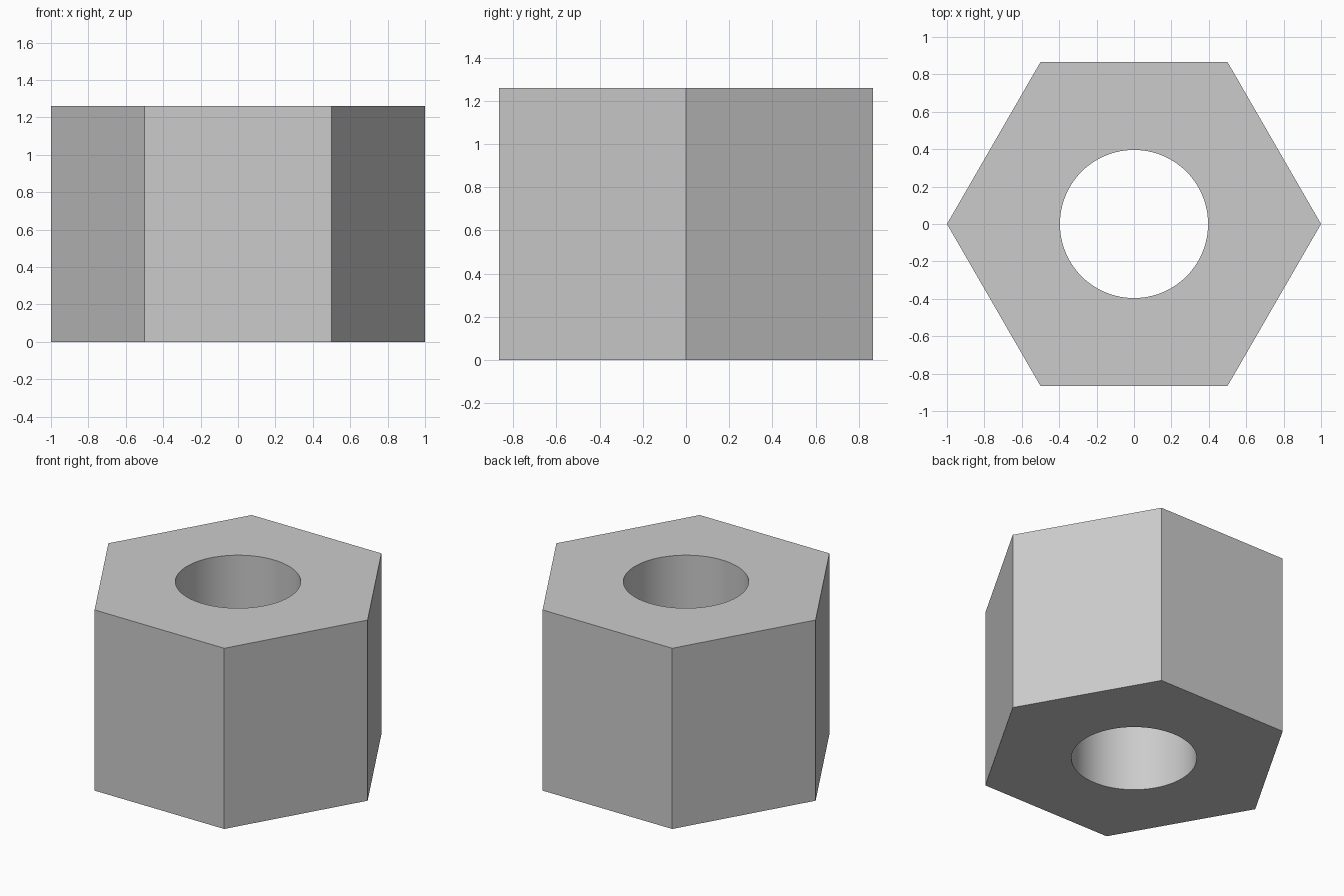
import bpy
import math

if "Cube" in bpy.data.objects:
    bpy.data.objects.remove(bpy.data.objects["Cube"])

HEIGHT = 1.26
OUTER_RADIUS = 1.0
HOLE_RADIUS = 0.396


def prism(name, sides, radius, depth, turn=0.0):
    bpy.ops.mesh.primitive_cylinder_add(vertices=sides, radius=radius, depth=depth,
                                        location=(0, 0, HEIGHT / 2), rotation=(0, 0, turn))
    obj = bpy.context.object
    obj.name = name
    bpy.ops.object.transform_apply(location=False, rotation=True, scale=True)
    return obj


# Round cutter for the through hole
cutter = prism("hole_cutter", 96, HOLE_RADIUS, HEIGHT + 0.4)
cutter.hide_render = True

# Hexagonal body with corners on the x axis
nut = prism("hex_nut", 6, OUTER_RADIUS, HEIGHT, math.radians(30))

# Cut the hole, then drop the cutter
hole = nut.modifiers.new("hole", 'BOOLEAN')
hole.operation = 'DIFFERENCE'
hole.solver = 'EXACT'
hole.object = cutter
bpy.ops.object.modifier_apply(modifier=hole.name)
bpy.data.objects.remove(cutter, do_unlink=True)

# Smooth bore, crisp outer edges
bpy.ops.object.shade_smooth_by_angle(angle=math.radians(30))
